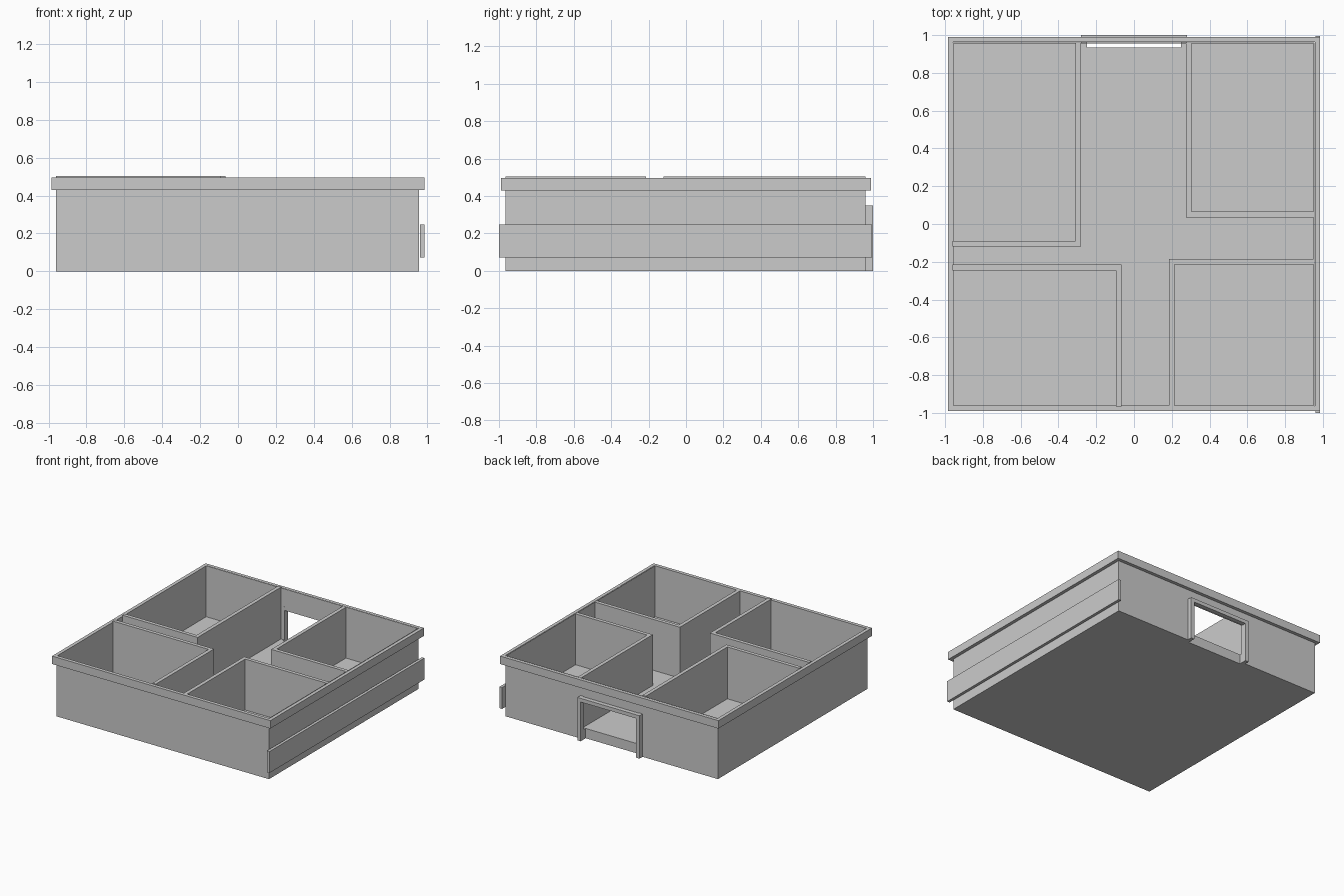
import bpy, bmesh

if "Cube" in bpy.data.objects:
    bpy.data.objects.remove(bpy.data.objects["Cube"])

# Body extents and heights
X0, X1, Y0, Y1 = -0.96, 0.955, -0.965, 0.96
FLOOR, TOP, T = 0.08, 0.495, 0.004


def add_boxes(name, boxes):
    """One object from boxes given as (x0, x1, y0, y1, z0, z1)."""
    bm = bmesh.new()
    for x0, x1, y0, y1, z0, z1 in boxes:
        vs = bmesh.ops.create_cube(bm, size=1)["verts"]
        for v in vs:
            v.co.x = x1 if v.co.x > 0 else x0
            v.co.y = y1 if v.co.y > 0 else y0
            v.co.z = z1 if v.co.z > 0 else z0
    me = bpy.data.meshes.new(name)
    bm.to_mesh(me)
    bm.free()
    ob = bpy.data.objects.new(name, me)
    bpy.context.collection.objects.link(ob)
    return ob


def extrude_outline(name, pts, z0, z1):
    """Prism from a plan outline."""
    bm = bmesh.new()
    face = bm.faces.new([bm.verts.new((x, y, z0)) for x, y in pts])
    ext = bmesh.ops.extrude_face_region(bm, geom=[face])["geom"]
    for v in ext:
        if isinstance(v, bmesh.types.BMVert):
            v.co.z = z1
    bmesh.ops.recalc_face_normals(bm, faces=bm.faces)
    me = bpy.data.meshes.new(name)
    bm.to_mesh(me)
    bm.free()
    ob = bpy.data.objects.new(name, me)
    bpy.context.collection.objects.link(ob)
    return ob


def ring(a0, a1, b0, b1, w, z0, z1):
    """Four boxes round a rectangle, w thick, inside the given bounds."""
    return [(a0, a1, b0, b0 + w, z0, z1), (a0, a1, b1 - w, b1, z0, z1),
            (a0, a0 + w, b0 + w, b1 - w, z0, z1), (a1 - w, a1, b0 + w, b1 - w, z0, z1)]


# Raised floor slab, notched behind the doorway
extrude_outline("floor_slab", [(X0, Y0), (X1, Y0), (X1, Y1), (0.25, Y1), (0.25, 0.935),
                               (-0.25, 0.935), (-0.25, Y1), (X0, Y1)], 0, FLOOR)

# Thin outer walls, back one with the door opening
add_boxes("outer_walls", [
    (X0, X1, Y0, Y0 + T, FLOOR, TOP),
    (X0, X0 + T, Y0 + T, Y1 - T, FLOOR, TOP),
    (X1 - T, X1, Y0 + T, Y1 - T, FLOOR, TOP),
    (X0, -0.25, Y1 - T, Y1, FLOOR, TOP),
    (0.25, X1, Y1 - T, Y1, FLOOR, TOP),
    (-0.25, 0.25, Y1 - T, Y1, 0.32, TOP)])

# Top trim band around the outside
add_boxes("top_trim", ring(-0.985, 0.985, -0.99, 0.99, 0.027, 0.43, TOP))

# L-shaped room partitions: corridor-side corner, outer corner, height
rooms = {
    "front_left": (-0.065, -0.215, X0, Y0, 0.503),
    "front_right": (0.185, -0.185, X1, Y0, TOP),
    "back_right": (0.275, 0.035, X1, Y1, TOP),
    "back_left": (-0.28, -0.12, X0, Y1, 0.503)}
for name, (cx, cy, ox, oy, top) in rooms.items():
    ix = cx + (0.03 if ox > cx else -0.03)
    iy = cy + (0.03 if oy > cy else -0.03)
    extrude_outline(name + "_room_partition",
                    [(cx, oy), (cx, cy), (ox, cy), (ox, iy), (ix, iy), (ix, oy)], FLOOR, top)

# Door frame on the back
extrude = [(-0.28, -0.25, 0.955, 1.0, 0, 0.35), (0.25, 0.28, 0.955, 1.0, 0, 0.35),
           (-0.25, 0.25, 0.965, 1.0, 0.32, 0.35)]
add_boxes("door_frame", extrude)

# Side rail along the right
add_boxes("side_rail", [(0.962, 0.985, -1.0, 0.995, 0.072, 0.247)])
